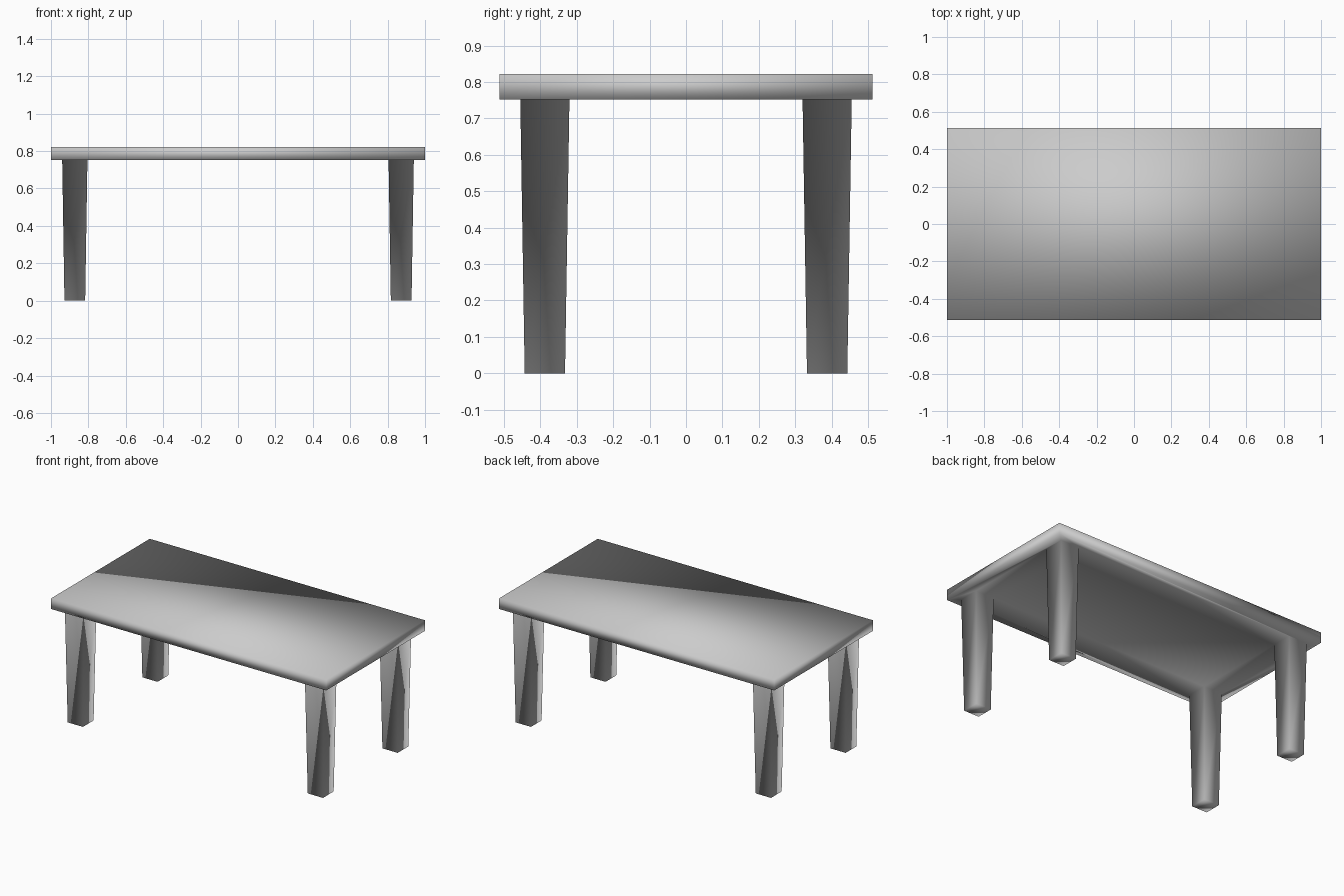
import bpy
import bmesh

cube = bpy.data.objects.get("Cube")
if cube:
    bpy.data.objects.remove(cube, do_unlink=True)

grey = bpy.data.materials.new("plain grey")
grey.use_nodes = True
grey.diffuse_color = (0.6, 0.6, 0.6, 1)
grey.node_tree.nodes["Principled BSDF"].inputs["Base Color"].default_value = (0.6, 0.6, 0.6, 1)

HALF_X, HALF_Y = 1.0, 0.512
TOP, UNDER = 0.822, 0.752
XS = (-0.94, -0.805, 0.805, 0.94)      # leg edges where they meet the top
YS = (-0.455, -0.32, 0.32, 0.455)
TAPER = 0.82

bm = bmesh.new()
corners = ((-1, -1), (1, -1), (1, 1), (-1, 1))
upper = [bm.verts.new((x * HALF_X, y * HALF_Y, TOP)) for x, y in corners]
lower = [bm.verts.new((x * HALF_X, y * HALF_Y, UNDER)) for x, y in corners]

# Table top and its four edges
bm.faces.new(upper)
for i in range(4):
    j = (i + 1) % 4
    bm.faces.new((lower[i], lower[j], upper[j], upper[i]))

# Underside: a grid of cells whose corner cells become the legs
grid = [[bm.verts.new((x, y, UNDER)) for y in YS] for x in XS]
feet = []
for i in range(3):
    for j in range(3):
        cell = bm.faces.new((grid[i][j], grid[i][j + 1], grid[i + 1][j + 1], grid[i + 1][j]))
        if i != 1 and j != 1:
            feet.append(cell)

# Overhanging border round the grid
sides = ([col[0] for col in grid], grid[3],
         [col[3] for col in reversed(grid)], list(reversed(grid[0])))
for i, side in enumerate(sides):
    bm.faces.new([lower[(i + 1) % 4], lower[i]] + side)

# Tapered legs pulled down from the corner cells
for foot in bmesh.ops.extrude_discrete_faces(bm, faces=[])["faces"] or feet:
    centre = foot.calc_center_median()
    ends = bmesh.ops.extrude_face_region(bm, geom=[foot])["geom"]
    for v in (g for g in ends if isinstance(g, bmesh.types.BMVert)):
        v.co.x = centre.x + (v.co.x - centre.x) * TAPER
        v.co.y = centre.y + (v.co.y - centre.y) * TAPER
        v.co.z = 0
    if foot.is_valid:
        bm.faces.remove(foot)

bmesh.ops.recalc_face_normals(bm, faces=bm.faces)
for face in bm.faces:
    face.smooth = True

mesh = bpy.data.meshes.new("table")
bm.to_mesh(mesh)
bm.free()
mesh.materials.append(grey)
table = bpy.data.objects.new("table", mesh)
bpy.context.collection.objects.link(table)
